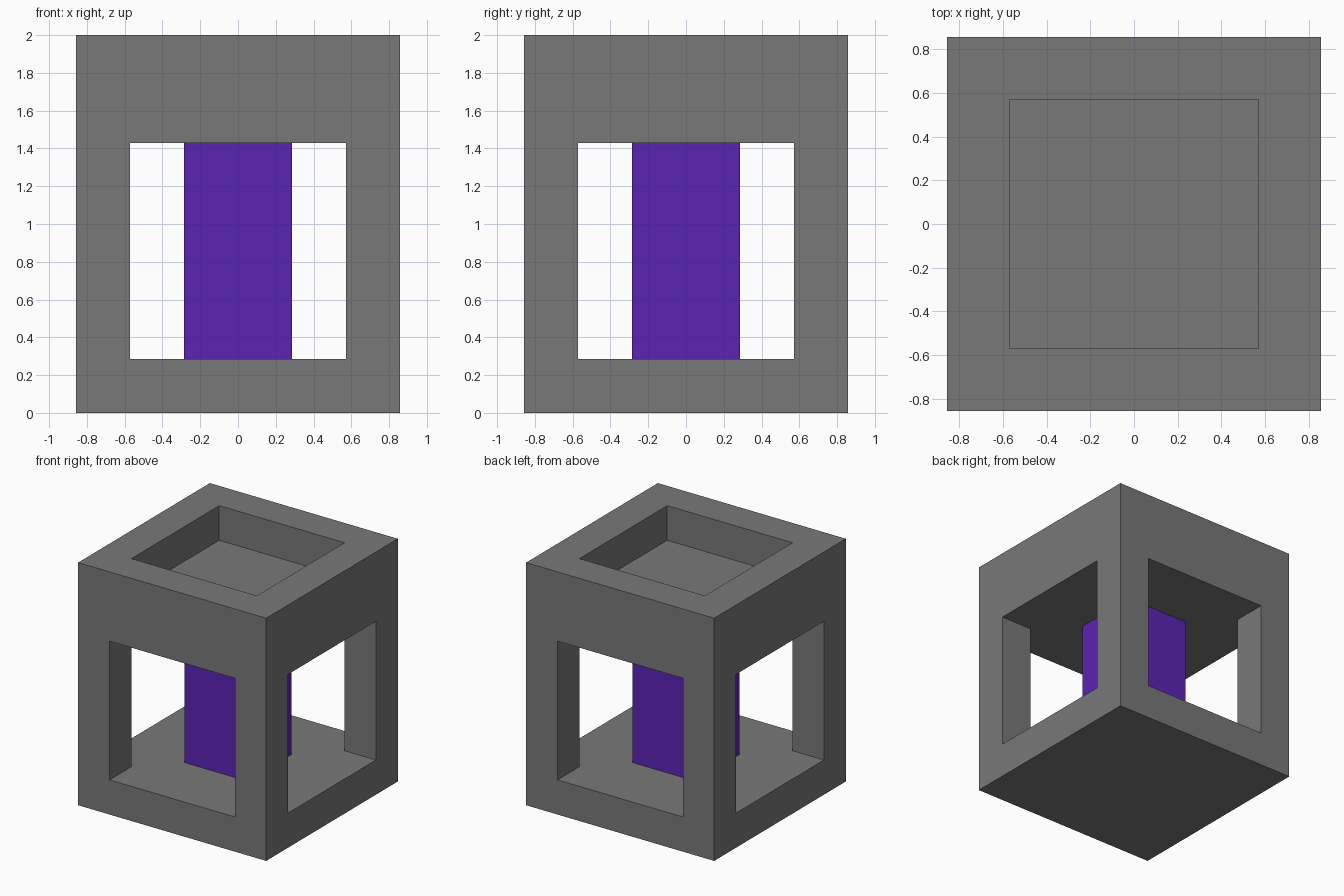
import bpy

cube = bpy.data.objects.get("Cube")
if cube:
    bpy.data.objects.remove(cube, do_unlink=True)

U = 1 / 7            # modelling unit: the block is 12 x 12 x 14 units
OUTER, INNER, CORE = 12 * U, 8 * U, 4 * U
FLOOR, CEILING, RECESS, TOP = 2 * U, 10 * U, 12 * U, 14 * U


def material(name, colour):
    mat = bpy.data.materials.new(name)
    mat.use_nodes = True
    mat.diffuse_color = (*colour, 1)
    bsdf = mat.node_tree.nodes["Principled BSDF"]
    bsdf.inputs["Base Color"].default_value = (*colour, 1)
    bsdf.inputs["Roughness"].default_value = 0.8
    return mat


def box(name, width, depth, bottom, top, mat):
    bpy.ops.mesh.primitive_cube_add(size=1, location=(0, 0, (bottom + top) / 2))
    obj = bpy.context.object
    obj.name = name
    obj.scale = (width, depth, top - bottom)
    bpy.ops.object.transform_apply(location=True, rotation=False, scale=True)
    obj.data.materials.append(mat)
    return obj


def cut(target, cutter):
    cutter.hide_render = True
    mod = target.modifiers.new("Cut", 'BOOLEAN')
    mod.operation = 'DIFFERENCE'
    mod.solver = 'EXACT'
    mod.object = cutter
    bpy.context.view_layer.objects.active = target
    bpy.ops.object.modifier_apply(modifier=mod.name)
    bpy.data.objects.remove(cutter, do_unlink=True)


grey = material("stone grey", (0.19, 0.19, 0.19))
purple = material("deep purple", (0.105, 0.017, 0.45))

# Frame: solid block with two crossing tunnels and a square recess in the roof
frame = box("frame", OUTER, OUTER, 0, TOP, grey)
cut(frame, box("tunnel_side_cutter", OUTER + U, INNER, FLOOR, CEILING, grey))
cut(frame, box("tunnel_front_cutter", INNER, OUTER + U, FLOOR, CEILING, grey))
cut(frame, box("roof_recess_cutter", INNER, INNER, RECESS, TOP + U, grey))

# Central column between floor and ceiling
box("core_column", CORE, CORE, FLOOR, CEILING, purple)
